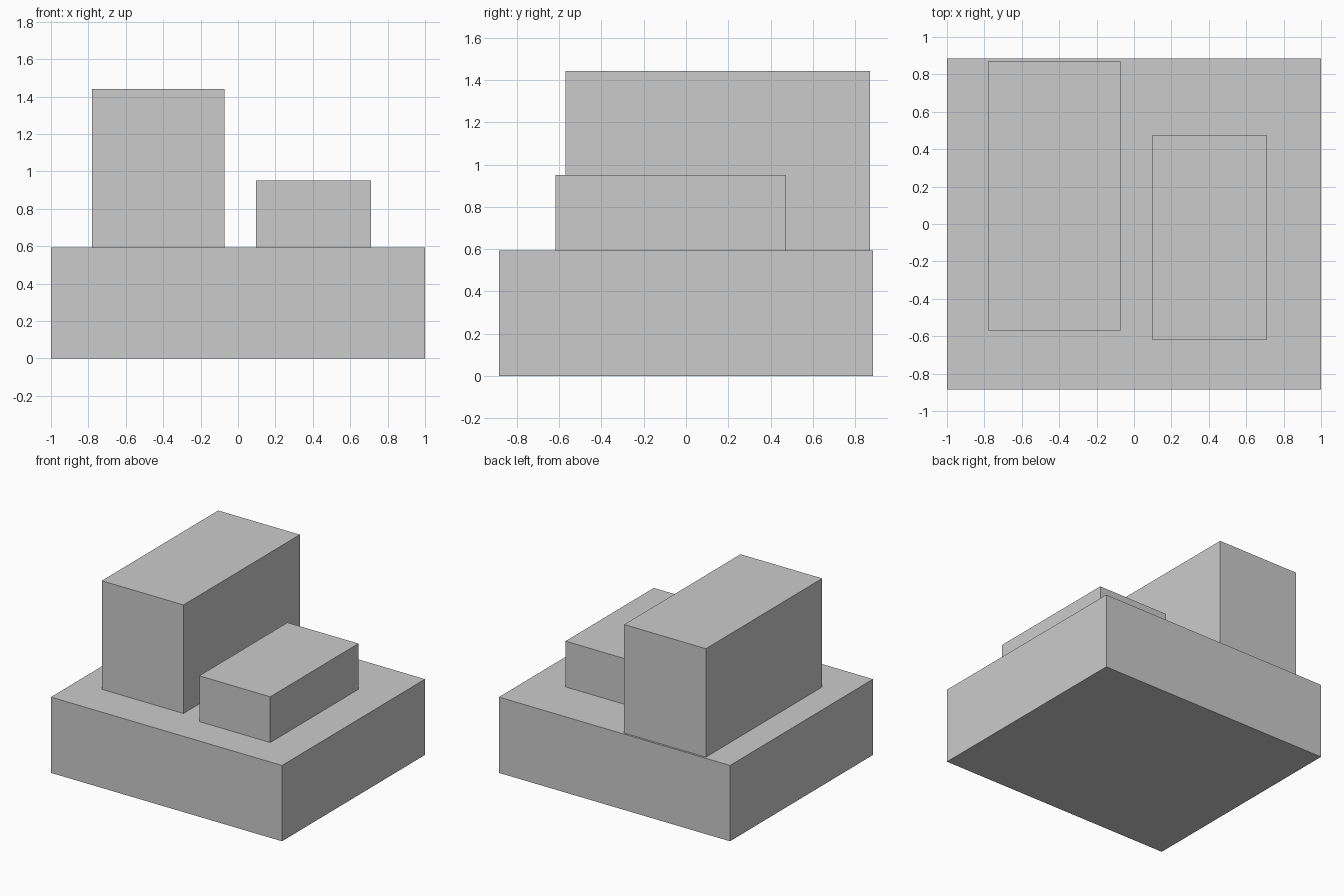
import bpy

if "Cube" in bpy.data.objects:
    bpy.data.objects.remove(bpy.data.objects["Cube"])


def block(name, x, y, z):
    """Axis-aligned box from (min, max) ranges."""
    ranges = (x, y, z)
    bpy.ops.mesh.primitive_cube_add(size=1, location=[(a + b) / 2 for a, b in ranges])
    obj = bpy.context.object
    obj.name = name
    obj.scale = [b - a for a, b in ranges]
    bpy.ops.object.transform_apply(location=False, rotation=False, scale=True)
    return obj


BASE_TOP = 0.593

# Wide base slab
block("base", (-1, 1), (-0.884, 0.884), (0, BASE_TOP))

# Two blocks standing on the base
block("tall_block", (-0.78, -0.073), (-0.57, 0.869), (BASE_TOP, 1.442))
block("low_block", (0.097, 0.711), (-0.617, 0.473), (BASE_TOP, 0.951))
